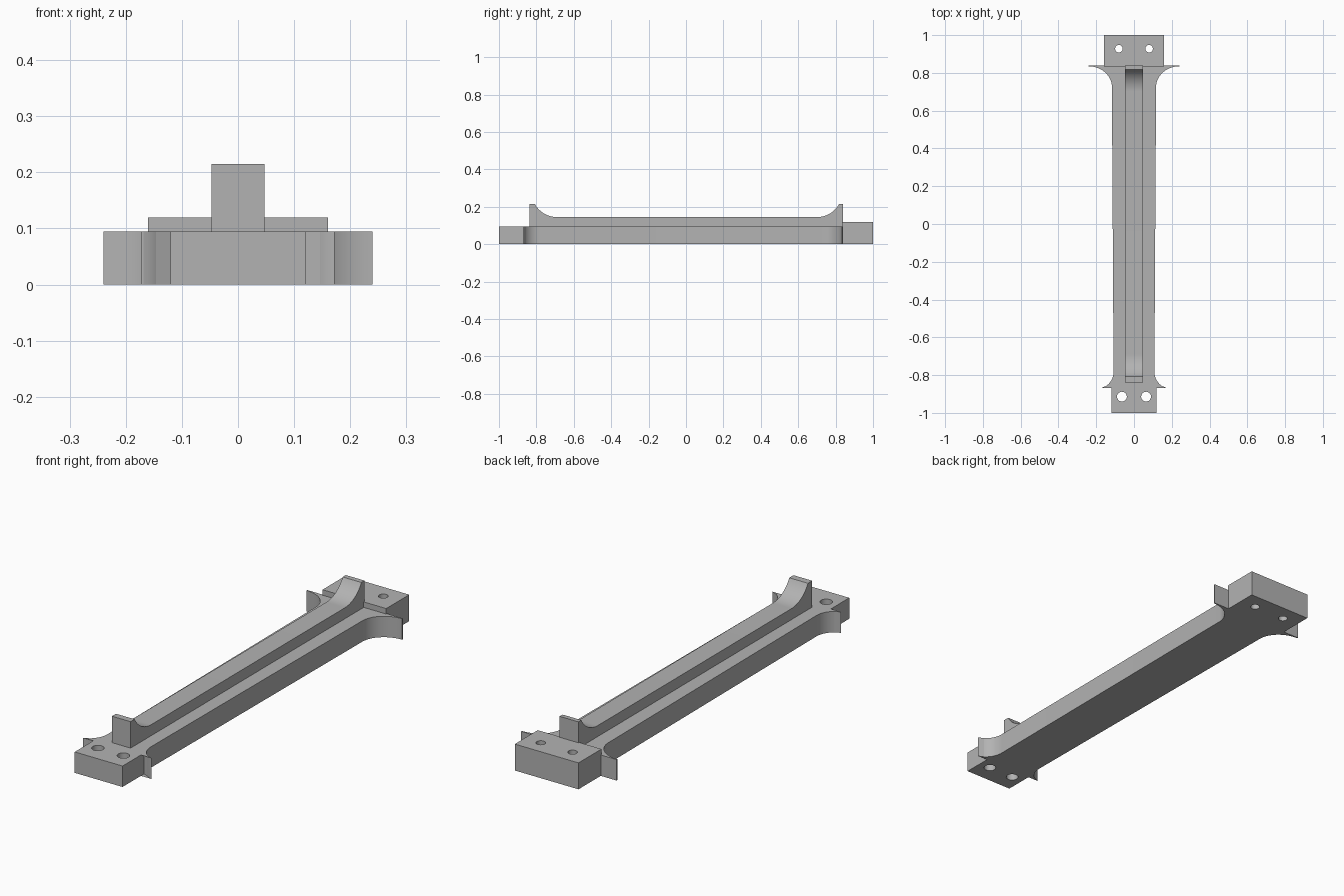
import bpy, bmesh, math
from mathutils import Vector

if "Cube" in bpy.data.objects:
    bpy.data.objects.remove(bpy.data.objects["Cube"])

grey = bpy.data.materials.new("plain_grey")
grey.diffuse_color = (0.45, 0.45, 0.45, 1)
grey.use_nodes = True
grey.node_tree.nodes["Principled BSDF"].inputs["Base Color"].default_value = grey.diffuse_color


def prism(name, points, offset):
    """Extrude a closed outline of 3D points along an offset."""
    bm = bmesh.new()
    face = bm.faces.new([bm.verts.new(p) for p in points])
    out = bmesh.ops.extrude_face_region(bm, geom=[face])
    verts = [v for v in out["geom"] if isinstance(v, bmesh.types.BMVert)]
    bmesh.ops.translate(bm, verts=verts, vec=Vector(offset))
    bmesh.ops.recalc_face_normals(bm, faces=bm.faces)
    mesh = bpy.data.meshes.new(name)
    bm.to_mesh(mesh)
    bm.free()
    mesh.materials.append(grey)
    ob = bpy.data.objects.new(name, mesh)
    bpy.context.collection.objects.link(ob)
    return ob


def arc(cx, cy, rx, ry, a0, a1, n=14):
    """Points on an elliptical arc, angles in degrees."""
    angles = [math.radians(a0 + (a1 - a0) * i / n) for i in range(n + 1)]
    return [(cx + rx * math.cos(a), cy + ry * math.sin(a)) for a in angles]


def drill(ob, x, y, r):
    """Cut a mirrored pair of vertical round holes."""
    for s in (-1, 1):
        ring = arc(s * x, y, r, r, 0, 360, 32)[:-1]
        cutter = prism("hole_cutter", [(px, py, -0.1) for px, py in ring], (0, 0, 0.4))
        cutter.hide_render = True
        mod = ob.modifiers.new("hole", 'BOOLEAN')
        mod.operation = 'DIFFERENCE'
        mod.solver = 'EXACT'
        mod.object = cutter
        bpy.context.view_layer.objects.active = ob
        bpy.ops.object.modifier_apply(modifier=mod.name)
        bpy.data.objects.remove(cutter)


# Tapered beam with front mounting tab and flared wings at both ends
side = [(0.12, -1.0), (0.12, -0.845), (0.172, -0.868)]
side += arc(0.193, -0.78, 0.085, 0.092, 253, 180)       # front wing fillet
side += arc(0.24, 0.725, 0.123, 0.11, 180, 90)          # back wing fillet
side += [(0.24, 0.84)]
outline = side + [(-x, y) for x, y in reversed(side)]
beam = prism("beam", [(x, y, 0) for x, y in outline], (0, 0, 0.095))
drill(beam, 0.064, -0.914, 0.026)

# Thicker mounting block at the back
corners = [(-0.16, 0.835), (0.16, 0.835), (0.16, 1.0), (-0.16, 1.0)]
block = prism("back_block", [(x, y, 0) for x, y in corners], (0, 0, 0.12))
drill(block, 0.08, 0.928, 0.02)

# Raised centre rib with upswept ends
rib = [(-0.838, 0.094), (-0.838, 0.215)]
rib += arc(-0.69, 0.28, 0.135, 0.135, 209, 270)
rib += arc(0.70, 0.28, 0.135, 0.135, 270, 331)
rib += [(0.84, 0.215), (0.84, 0.094)]
spine = prism("centre_rib", [(-0.047, y, z) for y, z in rib], (0.094, 0, 0))

# Smooth curved walls while keeping the edges crisp
bpy.ops.object.select_all(action='DESELECT')
for ob in (beam, block, spine):
    ob.select_set(True)
bpy.context.view_layer.objects.active = beam
bpy.ops.object.shade_smooth_by_angle(angle=math.radians(20))
